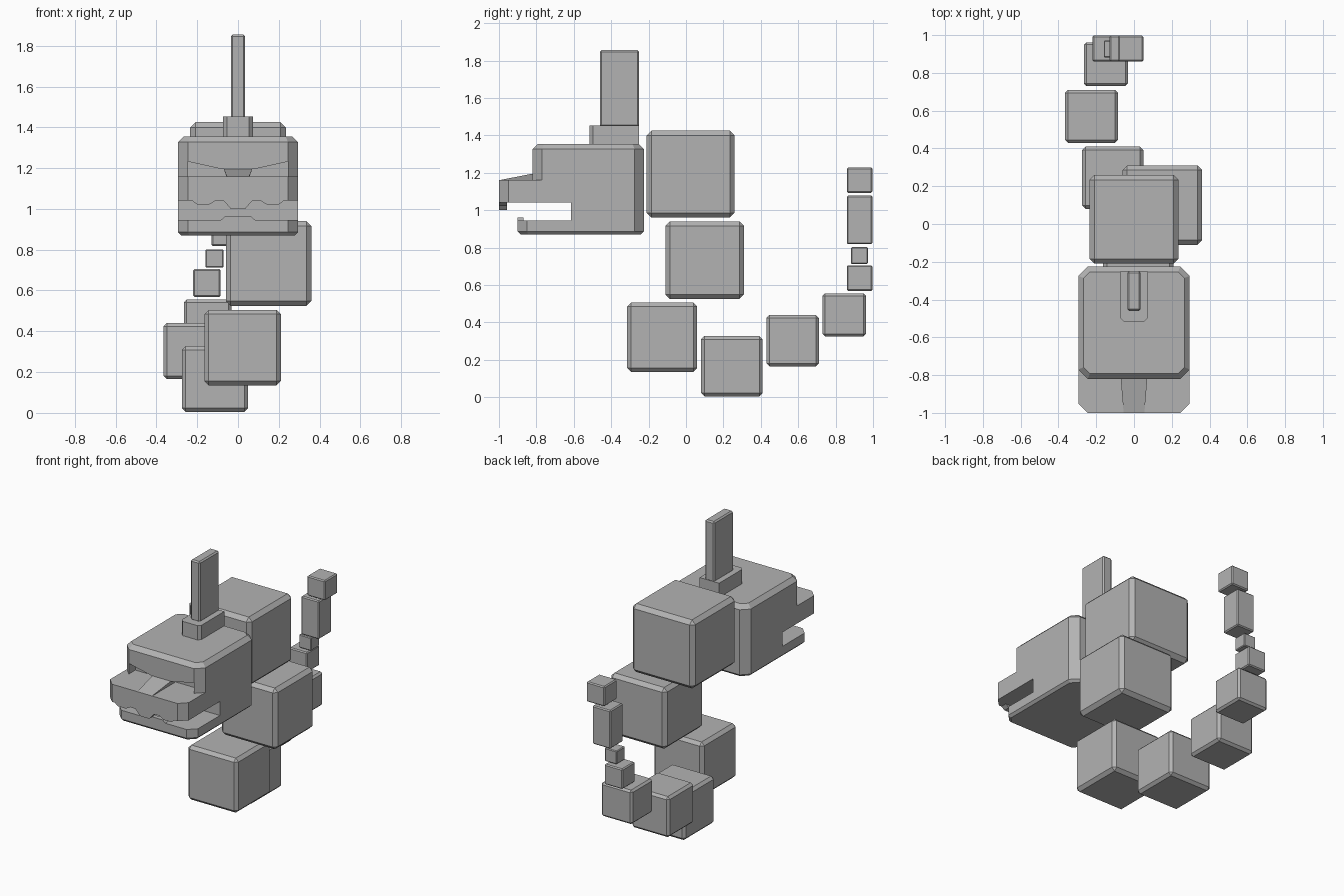
import bpy
import bmesh

if "Cube" in bpy.data.objects:
    bpy.data.objects.remove(bpy.data.objects["Cube"])

grey = bpy.data.materials.new("plain grey")
grey.use_nodes = True
colour = (0.45, 0.45, 0.45, 1)
grey.diffuse_color = colour
grey.node_tree.nodes["Principled BSDF"].inputs["Base Color"].default_value = colour


def loft(name, rings):
    """Join equal rings of points into a closed solid."""
    bm = bmesh.new()
    loops = [[bm.verts.new(p) for p in ring] for ring in rings]
    for a, b in zip(loops, loops[1:]):
        for i in range(len(a)):
            j = (i + 1) % len(a)
            bm.faces.new((a[i], a[j], b[j], b[i]))
    bm.faces.new(loops[0][::-1])
    bm.faces.new(loops[-1])
    bmesh.ops.recalc_face_normals(bm, faces=bm.faces[:])
    mesh = bpy.data.meshes.new(name)
    bm.to_mesh(mesh)
    bm.free()
    mesh.materials.append(grey)
    obj = bpy.data.objects.new(name, mesh)
    bpy.context.collection.objects.link(obj)
    return obj


def block(name, x, y, z, bevel):
    """Box between limits with chamfered edges."""
    obj = loft(name, [[(x[0], y[0], h), (x[1], y[0], h), (x[1], y[1], h), (x[0], y[1], h)]
                      for h in z])
    mod = obj.modifiers.new("chamfer", 'BEVEL')
    mod.width = bevel
    mod.segments = 1
    return obj


def layer(name, half, y0, y1, z0, z1, front, back, top=0, bottom=0):
    """Slab with cut plan corners and optional sloped top and bottom rims."""
    def ring(z, inset):
        w, a, b = half - inset, y0 + inset, y1 - inset
        f, k = max(front - 0.6 * inset, 0.001), max(back - 0.6 * inset, 0.001)
        right = [(w - f, a, z), (w, a + f, z), (w, b - k, z), (w - k, b, z)]
        return right + [(-px, py, pz) for px, py, pz in reversed(right)]
    rings = [ring(z0, bottom)]
    if bottom:
        rings.append(ring(z0 + bottom, 0))
    if top:
        rings.append(ring(z1 - top, 0))
    rings.append(ring(z1, top))
    return loft(name, rings)


def prism(name, half_outline, y0, y1):
    """Mirrored front outline extruded along y."""
    outline = half_outline + [(-x, z) for x, z in reversed(half_outline)]
    return loft(name, [[(x, y, z) for x, z in outline] for y in (y0, y1)])


# Body and tail: name, low corner, size, chamfer
segments = [
    ("neck_block", (-0.235, -0.21, 0.96), (0.47, 0.47, 0.465), 0.026),
    ("chest_block", (-0.06, -0.11, 0.525), (0.42, 0.42, 0.415), 0.024),
    ("belly_block", (-0.165, -0.315, 0.135), (0.375, 0.375, 0.37), 0.021),
    ("hip_block", (-0.275, 0.08, 0.005), (0.325, 0.33, 0.322), 0.018),
    ("tail_block_large", (-0.365, 0.43, 0.165), (0.28, 0.28, 0.275), 0.016),
    ("tail_block_medium", (-0.265, 0.73, 0.325), (0.232, 0.232, 0.23), 0.013),
    ("tail_block_small", (-0.22, 0.86, 0.568), (0.135, 0.137, 0.137), 0.007),
    ("tail_link", (-0.16, 0.882, 0.712), (0.09, 0.09, 0.09), 0.005),
    ("rattle_lower", (-0.13, 0.86, 0.818), (0.135, 0.137, 0.26), 0.007),
    ("rattle_tip", (-0.085, 0.86, 1.093), (0.135, 0.137, 0.135), 0.007),
]
for name, low, size, chamfer in segments:
    limits = [(a, a + s) for a, s in zip(low, size)]
    block(name, *limits, chamfer)

# Head, stacked from jaw to brow
BACK = -0.225
layer("lower_jaw", 0.295, -0.9, BACK, 0.87, 0.945, 0.05, 0.05, bottom=0.016)
layer("cheeks", 0.295, -0.615, BACK, 0.945, 1.04, 0, 0.05)
layer("muzzle", 0.295, -1, BACK, 1.04, 1.16, 0.05, 0.05)
brow = layer("brow", 0.295, -0.82, BACK, 1.16, 1.355, 0.05, 0.05, top=0.028)

# Slanted eye recess cut into the brow
cutter = prism("eye_cutter", [(0.245, 1.1), (0.245, 1.232), (0.08, 1.195)], -0.9, -0.75)
cutter.hide_render = True
cut = brow.modifiers.new("eyes", 'BOOLEAN')
cut.operation = 'DIFFERENCE'
cut.solver = 'EXACT'
cut.object = cutter
bpy.context.view_layer.objects.active = brow
bpy.ops.object.modifier_apply(modifier=cut.name)
bpy.data.objects.remove(cutter)

# Sloping nose ridge
loft("nose_ridge", [[(-0.055, y, 1.155), (0.055, y, 1.155), (w, y, z), (-w, y, z)]
                    for y, w, z in ((-1, 0.055, 1.16), (-0.82, 0.07, 1.195), (-0.74, 0.07, 1.2))])

# Teeth
prism("upper_front_tooth", [(0.07, 1.04), (0.035, 1.0)], -1, -0.958)
for side, s in (("left", 1), ("right", -1)):
    loft("upper_tooth_" + side, [[(s * x, y, z) for x, z in
         ((0.11, 1.04), (0.14, 1.022), (0.2, 1.022), (0.225, 1.04))] for y in (-1, -0.958)])
prism("lower_tooth", [(0.09, 0.94), (0.065, 0.962)], -0.9, -0.87)

# Crest
layer("crest_base", 0.073, -0.515, -0.25, 1.35, 1.452, 0.018, 0.001)
block("crest_fin", (-0.035, 0.035), (-0.46, -0.25), (1.445, 1.855), 0.009)
